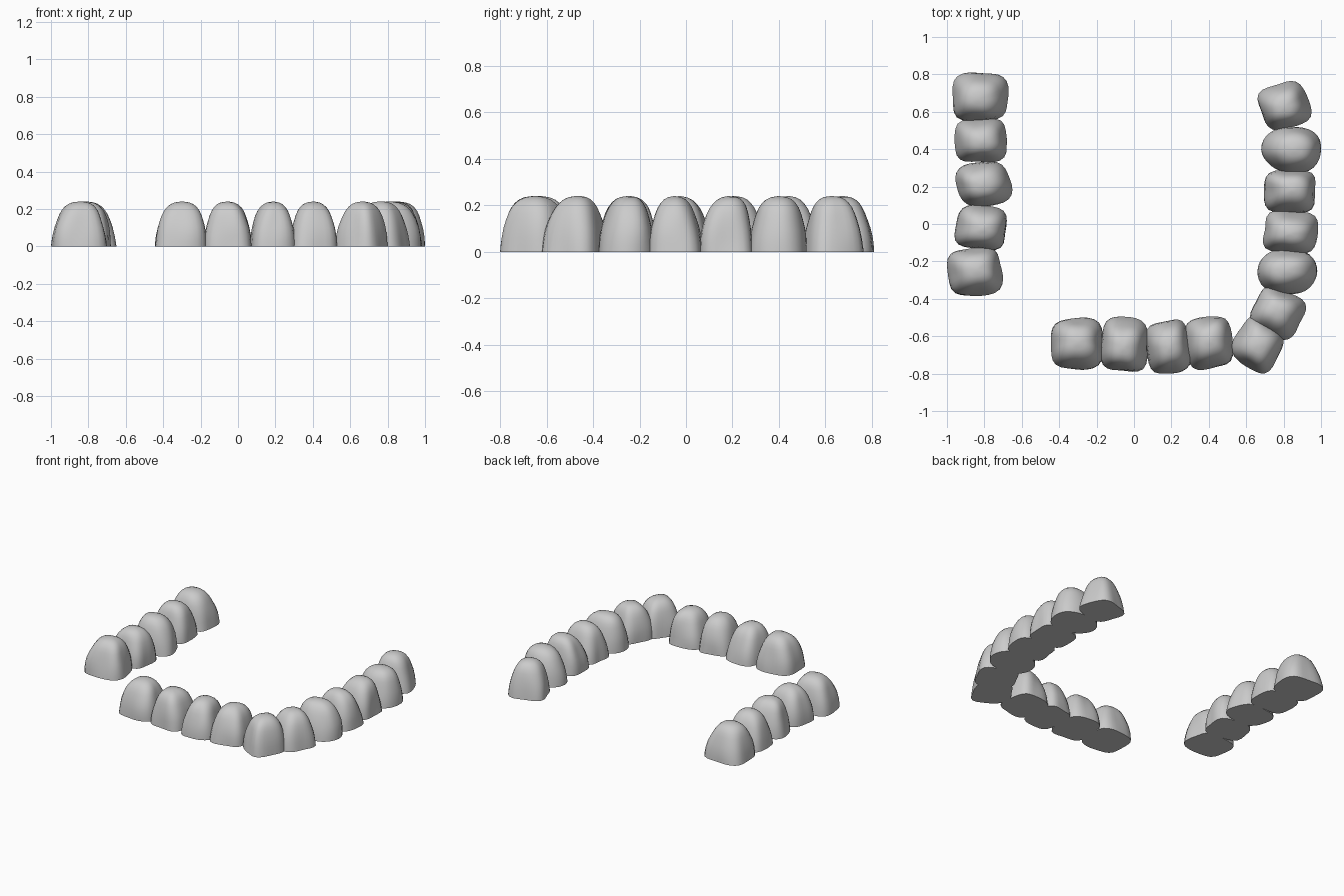
import bpy, bmesh, math, random
from mathutils import Vector, noise

if "Cube" in bpy.data.objects:
    bpy.data.objects.remove(bpy.data.objects["Cube"])

random.seed(4)
SIDES = 32
# height against width, from flat base to rounded crown
PROFILE = [(0, 1), (.025, .985), (.06, .955), (.1, .9), (.135, .825), (.165, .75),
           (.19, .665), (.21, .56), (.225, .43), (.234, .28), (.238, .12)]

# footprint of every stone: x min, x max, y min, y max, turn in degrees, squareness
LEFT_WALL = [
    (-.97, -.67, .55, .81, 0, 3.6), (-.96, -.68, .33, .565, 4, 4.2),
    (-.955, -.65, .09, .335, 8, 2.9), (-.96, -.68, -.14, .105, -5, 3.8),
    (-1.0, -.70, -.385, -.12, 6, 4)]
RIGHT_WALL = [
    (.66, .95, .50, .765, 20, 3.6), (.68, 1.0, .27, .52, 0, 2.2),
    (.695, .97, .06, .29, 0, 4), (.69, .985, -.16, .075, -5, 3.6),
    (.66, .98, -.375, -.13, 0, 2.2), (.62, .92, -.62, -.33, -25, 3.6),
    (.52, .80, -.80, -.49, -32, 3.8)]
FRONT_WALL = [
    (.27, .53, -.78, -.495, 8, 4), (.06, .31, -.80, -.51, 12, 3.6),
    (-.18, .075, -.79, -.495, -4, 3.8), (-.445, -.165, -.78, -.50, 0, 3.6)]


def stone(name, x0, x1, y0, y1, turn, power):
    seed = Vector([random.uniform(-50, 50) for _ in range(3)])
    lean = Vector((random.uniform(-.1, .1), random.uniform(-.1, .1)))
    turn = math.radians(turn)
    rings = []
    for z, s in PROFILE:
        p = power + (2.3 - power) * (z / .24) ** 3
        ring = []
        for i in range(SIDES):
            a = 2 * math.pi * i / SIDES
            c, n = math.cos(a), math.sin(a)
            r = (abs(c) ** p + abs(n) ** p) ** (-1 / p)
            wob = noise.noise(Vector((c * 1.1, n * 1.1, z * 5)) + seed)
            r *= s * (1 + .09 * wob)
            off = lean * (z / .24) ** 2
            zz = z + (.012 * noise.noise(Vector((c * s, n * s, 3)) + seed)
                      * min(1, z / .1) * s)
            ring.append(Vector((r * math.cos(a + turn) + off.x,
                                r * math.sin(a + turn) + off.y, zz)))
        rings.append(ring)
    # fit the base outline to the measured footprint
    pts = [v for ring in rings for v in ring]
    ax, bx = min(v.x for v in pts), max(v.x for v in pts)
    ay, by = min(v.y for v in pts), max(v.y for v in pts)
    for v in pts:
        v.x = x0 + (v.x - ax) / (bx - ax) * (x1 - x0)
        v.y = y0 + (v.y - ay) / (by - ay) * (y1 - y0)
    bm = bmesh.new()
    rows = [[bm.verts.new(v) for v in ring] for ring in rings]
    for lo, hi in zip(rows, rows[1:]):
        for i in range(SIDES):
            j = (i + 1) % SIDES
            bm.faces.new((lo[i], lo[j], hi[j], hi[i]))
    bm.faces.new(rows[0][::-1])
    tip = sum((v.co for v in rows[-1]), Vector()) / SIDES
    top = bm.verts.new((tip.x, tip.y, .24))
    for i in range(SIDES):
        bm.faces.new((rows[-1][i], rows[-1][(i + 1) % SIDES], top))
    mesh = bpy.data.meshes.new(name)
    bm.to_mesh(mesh)
    bm.free()
    ob = bpy.data.objects.new(name, mesh)
    bpy.context.collection.objects.link(ob)
    bpy.ops.object.select_all(action='DESELECT')
    ob.select_set(True)
    bpy.context.view_layer.objects.active = ob
    bpy.ops.object.shade_smooth_by_angle(angle=math.radians(40))


# three runs of stones
for label, run in (("left", LEFT_WALL), ("right", RIGHT_WALL), ("front", FRONT_WALL)):
    for k, spec in enumerate(run, 1):
        stone(f"{label}_stone_{k}", *spec)
